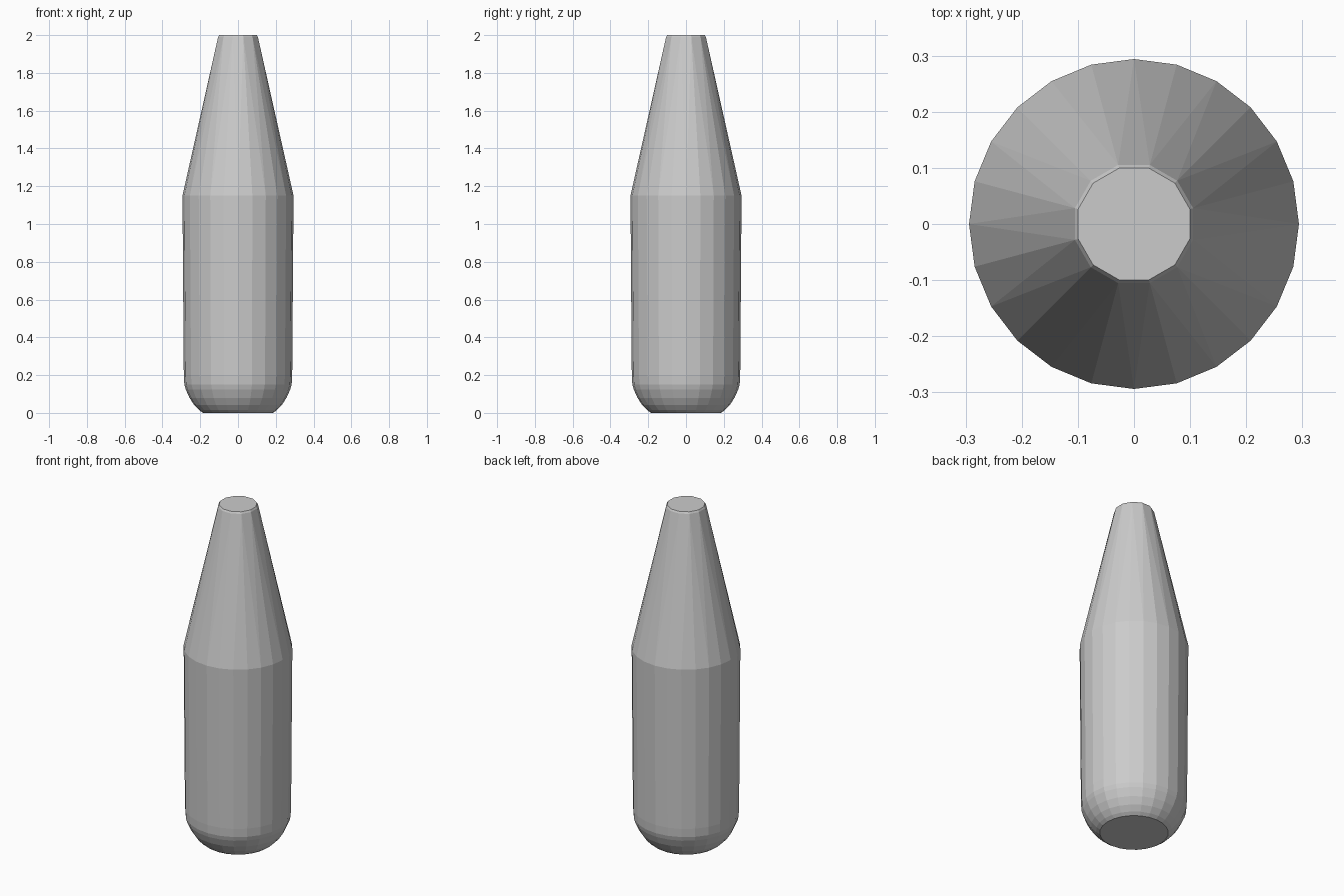
import bpy, bmesh
from math import sin, cos, radians

if "Cube" in bpy.data.objects:
    bpy.data.objects.remove(bpy.data.objects["Cube"])

SIDES = 24
bm = bmesh.new()


def ring(radius, z, count=SIDES, start=0):
    step = 360 / count
    return [bm.verts.new((radius * cos(radians(start + i * step)),
                          radius * sin(radians(start + i * step)), z))
            for i in range(count)]


def bridge(a, b):
    n = len(a)
    for i in range(n):
        j = (i + 1) % n
        bm.faces.new((a[i], a[j], b[j], b[i]))


# Rounded base and nearly straight body
profile = [(0.185, 0.0), (0.205, 0.014), (0.232, 0.042), (0.257, 0.08),
           (0.277, 0.125), (0.284, 0.15), (0.287, 0.2), (0.294, 1.15)]
body = [ring(r, z) for r, z in profile]
bm.faces.new(body[0][::-1])
for a, b in zip(body, body[1:]):
    bridge(a, b)

# Tapered neck: 24-sided shoulder narrows to a 12-sided mouth
shoulder = body[-1]
lip = ring(0.109, 1.99, 12, 15)
for k in range(12):
    s0, s1, s2 = (shoulder[(2 * k + d) % SIDES] for d in range(3))
    t0, t1 = lip[k], lip[(k + 1) % 12]
    bm.faces.new((s0, s1, t0))
    bm.faces.new((s1, s2, t0))
    bm.faces.new((s2, t1, t0))

# Small bevel and flat closed top
cap = ring(0.103, 2.0, 12, 15)
bridge(lip, cap)
bm.faces.new(cap)

bmesh.ops.recalc_face_normals(bm, faces=bm.faces)
mesh = bpy.data.meshes.new("bottle")
bm.to_mesh(mesh)
bm.free()
bottle = bpy.data.objects.new("bottle", mesh)
bpy.context.collection.objects.link(bottle)
